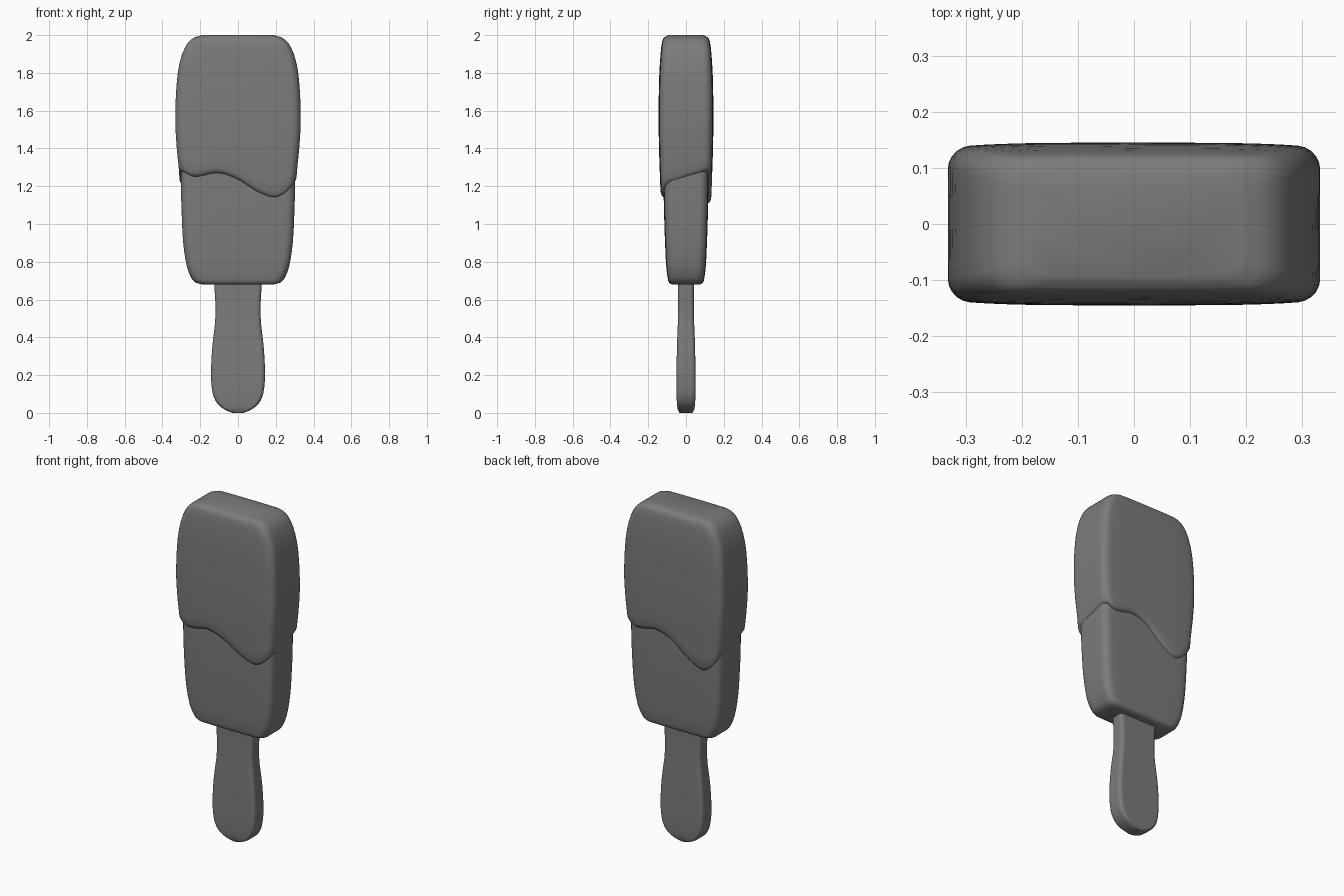
import bpy, bmesh, math

cube = bpy.data.objects.get("Cube")
if cube:
    bpy.data.objects.remove(cube, do_unlink=True)

grey = bpy.data.materials.new("plain grey")
grey.use_nodes = True
COLOUR = (0.2, 0.2, 0.2, 1)
grey.diffuse_color = COLOUR
grey.node_tree.nodes["Principled BSDF"].inputs["Base Color"].default_value = COLOUR


def sample(points, t):
    """Smooth (Catmull-Rom) interpolation of (key, value, ...) rows."""
    if t <= points[0][0]:
        return points[0][1:]
    for i in range(len(points) - 1):
        a, b = points[i], points[i + 1]
        if t <= b[0]:
            p, n = points[max(i - 1, 0)], points[min(i + 2, len(points) - 1)]
            h = b[0] - a[0]
            f = (t - a[0]) / h
            out = []
            for k in range(1, len(a)):
                ma = (b[k] - p[k]) / (b[0] - p[0]) * h
                mb = (n[k] - a[k]) / (n[0] - a[0]) * h
                out.append((2*f**3 - 3*f*f + 1) * a[k] + (f**3 - 2*f*f + f) * ma
                           + (3*f*f - 2*f**3) * b[k] + (f**3 - f*f) * mb)
            return out
    return points[-1][1:]


def ring(w, d, r, bow, wide=24, deep=6, corner=5):
    """Rounded rectangle whose broad sides bow slightly outward."""
    r = min(r, 0.9 * w, 0.9 * d)
    pts = []
    corners = [(1, -1), (1, 1), (-1, 1), (-1, -1)]
    for i, (sx, sy) in enumerate(corners):
        cx, cy = sx * (w - r), sy * (d - r)
        for j in range(corner + 1):
            a = math.radians(-90 + 90 * (i + j / corner))
            pts.append((cx + r * math.cos(a), cy + r * math.sin(a)))
        end = pts[-1]
        nx, ny = corners[(i + 1) % 4]
        a = math.radians(90 * i)
        start = (nx * (w - r) + r * math.cos(a), ny * (d - r) + r * math.sin(a))
        steps = wide if i % 2 else deep
        for j in range(1, steps):
            f = j / steps
            pts.append((end[0] + (start[0] - end[0]) * f, end[1] + (start[1] - end[1]) * f))
    return [(x, y * (1 - bow * (x / w) ** 4)) for x, y in pts]


def loft(name, rings):
    """Skin a stack of 3D rings and cap both ends."""
    bm = bmesh.new()
    rows = [[bm.verts.new(p) for p in pts] for pts in rings]
    n = len(rows[0])
    for lo, hi in zip(rows, rows[1:]):
        for i in range(n):
            j = (i + 1) % n
            bm.faces.new((lo[i], lo[j], hi[j], hi[i]))
    bm.faces.new(rows[0][::-1])
    bm.faces.new(rows[-1])
    bmesh.ops.recalc_face_normals(bm, faces=bm.faces[:])
    mesh = bpy.data.meshes.new(name)
    bm.to_mesh(mesh)
    bm.free()
    mesh.materials.append(grey)
    ob = bpy.data.objects.new(name, mesh)
    bpy.context.collection.objects.link(ob)
    bpy.ops.object.select_all(action='DESELECT')
    ob.select_set(True)
    bpy.context.view_layer.objects.active = ob
    bpy.ops.object.shade_smooth_by_angle(angle=math.radians(50))
    return ob


def flat_loft(name, profile, radius, bow, steps=3):
    """Loft of level rings from (z, half width, half depth) rows."""
    heights = [a[0] + (b[0] - a[0]) * k / steps
               for a, b in zip(profile, profile[1:]) for k in range(steps)]
    heights.append(profile[-1][0])
    rings = []
    for z in heights:
        w, d = sample(profile, z)
        rings.append([(x, y, z) for x, y in ring(w, d, radius, bow)])
    return loft(name, rings)


# Stick
stick = [(0, 0.03, 0.035), (0.02, 0.075, 0.044), (0.05, 0.11, 0.048), (0.1, 0.133, 0.05),
         (0.2, 0.143, 0.05), (0.35, 0.136, 0.048), (0.52, 0.119, 0.042), (0.75, 0.13, 0.042)]
flat_loft("stick", stick, 0.02, 0)

# Ice cream bar
bar = [(0.68, 0.19, 0.075), (0.69, 0.225, 0.09), (0.72, 0.25, 0.098), (0.78, 0.272, 0.105),
       (0.9, 0.29, 0.111), (1.05, 0.298, 0.116), (1.2, 0.302, 0.119), (1.45, 0.302, 0.119)]
flat_loft("ice_cream_bar", bar, 0.04, 0.06)

# Coating with a wavy, rounded lower lip
coat = [(1.08, 0.308, 0.132), (1.25, 0.31, 0.138), (1.4, 0.324, 0.143), (1.55, 0.332, 0.145),
        (1.75, 0.324, 0.143), (1.87, 0.305, 0.137), (1.95, 0.272, 0.129), (1.985, 0.235, 0.118),
        (2, 0.19, 0.095)]
wave = [(-0.33, 1.28), (-0.27, 1.25), (-0.12, 1.27), (0, 1.235), (0.12, 1.17),
        (0.22, 1.14), (0.28, 1.16), (0.33, 1.21)]


def lip_height(x, y):
    front = sample(wave, x)[0]
    back = sample(wave, -x)[0]
    back -= 0.3 * max(0, 1.25 - back)
    f = min(max(0.5 + y / 0.26, 0), 1)
    return front + (back - front) * f


lip = [(0, 0.035), (0, 0.02), (0.005, 0.01), (0.013, 0.004), (0.025, 0)]
levels = [(0, rise, inset) for rise, inset in lip]
levels += [((k / 12) * 0.8, 0.025, 0) for k in range(1, 13)]
levels += [(t, 0.025, 0) for t in (0.86, 0.91, 0.94, 0.96, 0.975, 0.985, 0.993, 1)]
rings = []
for t, rise, inset in levels:
    outline = ring(0.332, 0.145, 0.04, 0.06)
    pts = []
    for i, (x0, y0) in enumerate(outline):
        low = lip_height(x0, y0) + rise
        z = low + t * (2 - low)
        w, d = sample(coat, z)
        x, y = ring(w - inset, d - inset, 0.04, 0.06)[i]
        pts.append((x, y, z))
    rings.append(pts)
loft("coating", rings)
